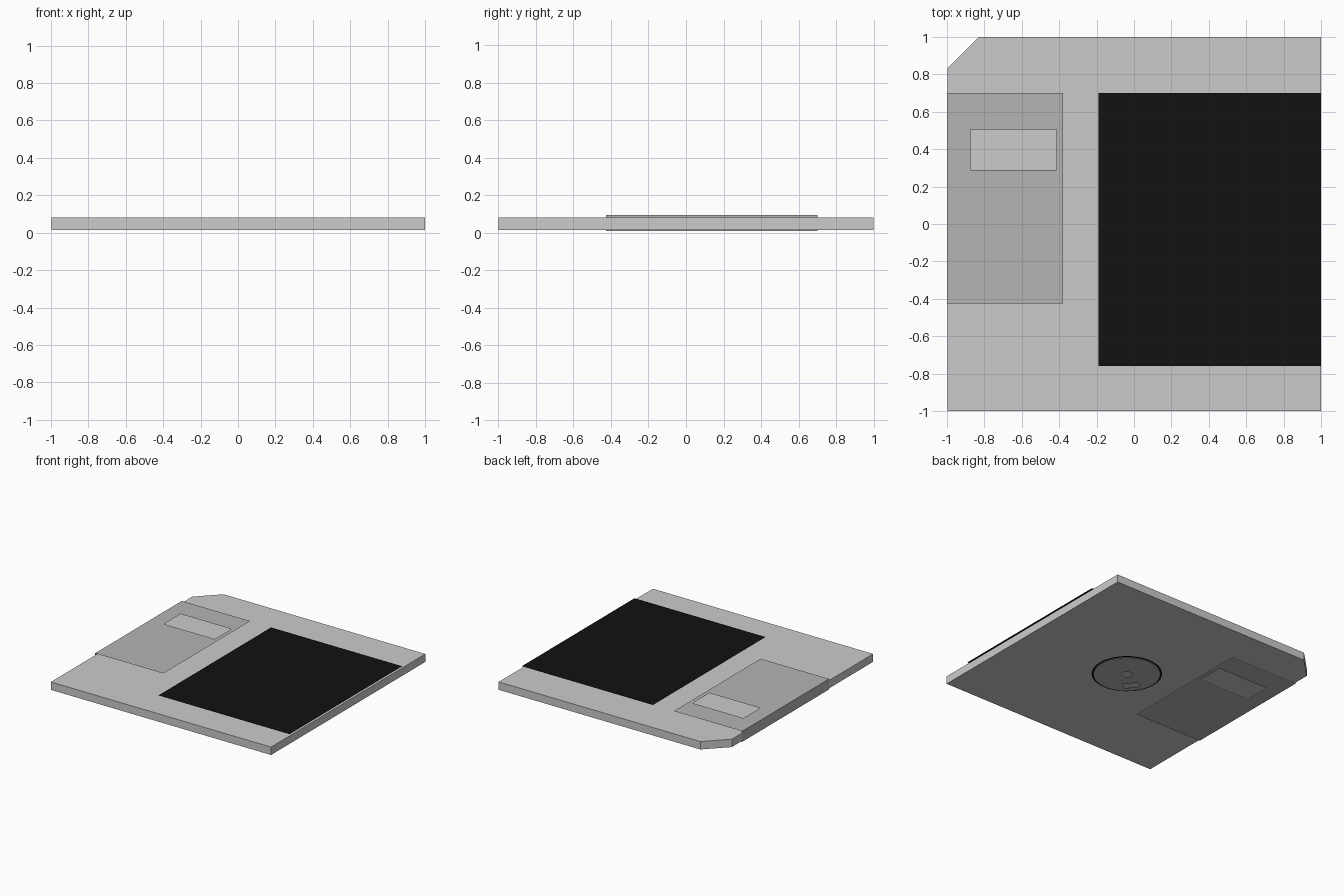
import bpy, bmesh, math

if "Cube" in bpy.data.objects:
    bpy.data.objects.remove(bpy.data.objects["Cube"])


def material(name, v):
    m = bpy.data.materials.new(name)
    m.diffuse_color = (v, v, v, 1)
    m.use_nodes = True
    m.node_tree.nodes["Principled BSDF"].inputs["Base Color"].default_value = m.diffuse_color
    return m


METAL = material("shutter_metal", 0.46)
BLACK = material("black", 0.006)


def rect(x0, x1, y0, y1):
    return [(x0, y0), (x1, y0), (x1, y1), (x0, y1)]


def circle(cx, cy, r, n=48):
    return [(cx + r * math.cos(2 * math.pi * i / n),
             cy + r * math.sin(2 * math.pi * i / n)) for i in range(n)]


def add_sheet(bm, loops, z, up=True):
    """Flat sheet: first loop is the outline, the others are holes."""
    edges = []
    for loop in loops:
        vs = [bm.verts.new((x, y, z)) for x, y in loop]
        edges += [bm.edges.new((vs[i - 1], vs[i])) for i in range(len(vs))]
    res = bmesh.ops.triangle_fill(bm, use_beauty=True, edges=edges)
    for f in res["geom"]:
        if isinstance(f, bmesh.types.BMFace):
            f.normal_update()
            if (f.normal.z > 0) != up:
                f.normal_flip()


def finish(bm, name, mat=None):
    me = bpy.data.meshes.new(name)
    bm.to_mesh(me)
    bm.free()
    ob = bpy.data.objects.new(name, me)
    bpy.context.collection.objects.link(ob)
    if mat:
        me.materials.append(mat)
    return ob


# Case: square slab with one clipped corner
bm = bmesh.new()
outline = [(-0.998, -1), (1, -1), (1, 1), (-0.83, 1), (-0.998, 0.832)]
base = bm.faces.new([bm.verts.new((x, y, 0.015)) for x, y in outline])
ext = bmesh.ops.extrude_face_region(bm, geom=[base], use_keep_orig=True)
top = [v for v in ext["geom"] if isinstance(v, bmesh.types.BMVert)]
bmesh.ops.translate(bm, vec=(0, 0, 0.065), verts=top)
bmesh.ops.recalc_face_normals(bm, faces=bm.faces)
finish(bm, "case")

# Shutter: thin sheet folded round the left edge, window on both faces
bm = bmesh.new()
SHUTTER = [rect(-1, -0.38, -0.425, 0.70), rect(-0.875, -0.415, 0.29, 0.505)]
Z0, Z1 = 0.008, 0.095
add_sheet(bm, SHUTTER, Z1)
add_sheet(bm, SHUTTER, Z0, up=False)
bm.faces.new([bm.verts.new(p) for p in ((-1, 0.70, Z0), (-1, -0.425, Z0),
                                        (-1, -0.425, Z1), (-1, 0.70, Z1))])
bmesh.ops.remove_doubles(bm, verts=bm.verts, dist=0.0005)
finish(bm, "shutter", METAL)

# Label on the upper face
bm = bmesh.new()
add_sheet(bm, [rect(-0.19, 1, -0.76, 0.70)], 0.094)
finish(bm, "label", BLACK)

# Hub underneath: dark ring and metal disc with spindle hole and drive slot
HX, HY = 0.07, 0.0
a = math.radians(218)
c, s = math.cos(a), math.sin(a)
slot = [(HX + c * u - s * v, HY + s * u + c * v)
        for u, v in rect(0.14, 0.20, -0.06, 0.06)]
holes = [circle(HX, HY, 0.04, 24), slot]

bm = bmesh.new()
add_sheet(bm, [circle(HX, HY, 0.265), circle(HX, HY, 0.25)], 0.006, up=False)
finish(bm, "hub_ring", BLACK)

bm = bmesh.new()
add_sheet(bm, [circle(HX, HY, 0.252)] + holes, 0.0, up=False)
finish(bm, "hub_disc", METAL)
